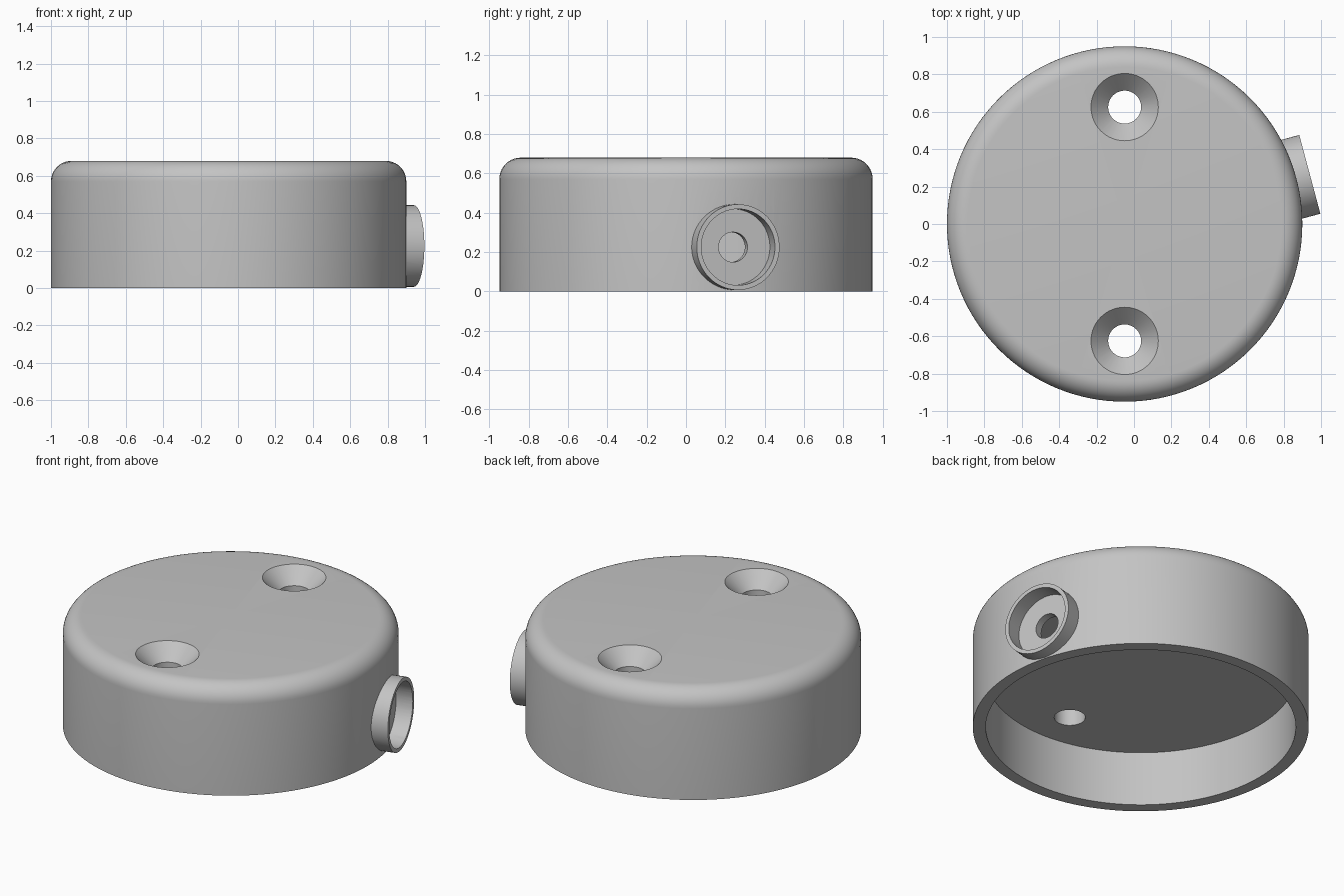
import bpy
import bmesh
from math import pi, sin, cos, radians
from mathutils import Matrix, Vector

cube = bpy.data.objects.get("Cube")
if cube:
    bpy.data.objects.remove(cube, do_unlink=True)

# One grey finish for the whole part
grey = bpy.data.materials.new("light grey")
grey.use_nodes = True
colour = (0.55, 0.55, 0.55, 1)
grey.diffuse_color = colour
grey.node_tree.nodes["Principled BSDF"].inputs["Base Color"].default_value = colour

CENTRE = Vector((-0.05, 0, 0))
RADIUS, INNER, HEIGHT, CEILING, FILLET = 0.95, 0.877, 0.68, 0.34, 0.11


def lathe(name, profile, matrix, steps=64):
    """Spin a closed (radius, height) profile about its local z axis."""
    bm = bmesh.new()
    verts = [bm.verts.new((r, 0, z)) for r, z in profile]
    edges = [bm.edges.new((a, b)) for a, b in zip(verts, verts[1:])]
    bmesh.ops.spin(bm, geom=verts + edges, cent=(0, 0, 0), axis=(0, 0, 1),
                   angle=2 * pi, steps=steps, use_duplicate=False)
    bmesh.ops.remove_doubles(bm, verts=bm.verts, dist=1e-5)
    bmesh.ops.dissolve_degenerate(bm, edges=bm.edges, dist=1e-5)
    bmesh.ops.recalc_face_normals(bm, faces=bm.faces)
    mesh = bpy.data.meshes.new(name)
    bm.to_mesh(mesh)
    bm.free()
    mesh.materials.append(grey)
    obj = bpy.data.objects.new(name, mesh)
    obj.matrix_world = matrix
    bpy.context.collection.objects.link(obj)
    return obj


def rod(name, radius, low, high, matrix):
    return lathe(name, [(0, low), (radius, low), (radius, high), (0, high)], matrix)


def combine(target, tool, operation):
    """Apply a boolean and discard the tool object."""
    mod = target.modifiers.new(tool.name, 'BOOLEAN')
    mod.operation = operation
    mod.solver = 'EXACT'
    mod.object = tool
    bpy.context.view_layer.objects.active = target
    bpy.ops.object.modifier_apply(modifier=mod.name)
    bpy.data.objects.remove(tool, do_unlink=True)


# Round cover with a filleted top edge and a hollow underside
fillet = [(RADIUS - FILLET + FILLET * cos(i * pi / 20),
           HEIGHT - FILLET + FILLET * sin(i * pi / 20)) for i in range(11)]
profile = [(0, CEILING), (INNER, CEILING), (INNER, 0), (RADIUS, 0)] + fillet + [(0, HEIGHT)]
cover = lathe("round_cover", profile, Matrix.Translation(CENTRE), steps=128)

# Side boss pointing outward, with a shallow recess and a cable hole
side = (Matrix.Translation(CENTRE + Vector((0, 0, 0.225)))
        @ Matrix.Rotation(radians(15), 4, 'Z') @ Matrix.Rotation(pi / 2, 4, 'Y'))
combine(cover, rod("side_boss", 0.218, 0.9, 1.025, side), 'UNION')
combine(cover, rod("boss_recess", 0.194, 0.925, 1.2, side), 'DIFFERENCE')
combine(cover, rod("cable_hole", 0.076, 0.7, 1.1, side), 'DIFFERENCE')

# Two countersunk screw holes through the top
for y in (-0.625, 0.625):
    place = Matrix.Translation(CENTRE + Vector((0, y, HEIGHT)))
    sink = [(0, -0.5), (0.088, -0.5), (0.088, -0.092), (0.18, 0), (0.18, 0.1), (0, 0.1)]
    combine(cover, lathe("screw_hole", sink, place), 'DIFFERENCE')

# Smooth round walls, crisp edges
bpy.ops.object.select_all(action='DESELECT')
cover.select_set(True)
bpy.context.view_layer.objects.active = cover
bpy.ops.object.shade_smooth_by_angle(angle=radians(30))
